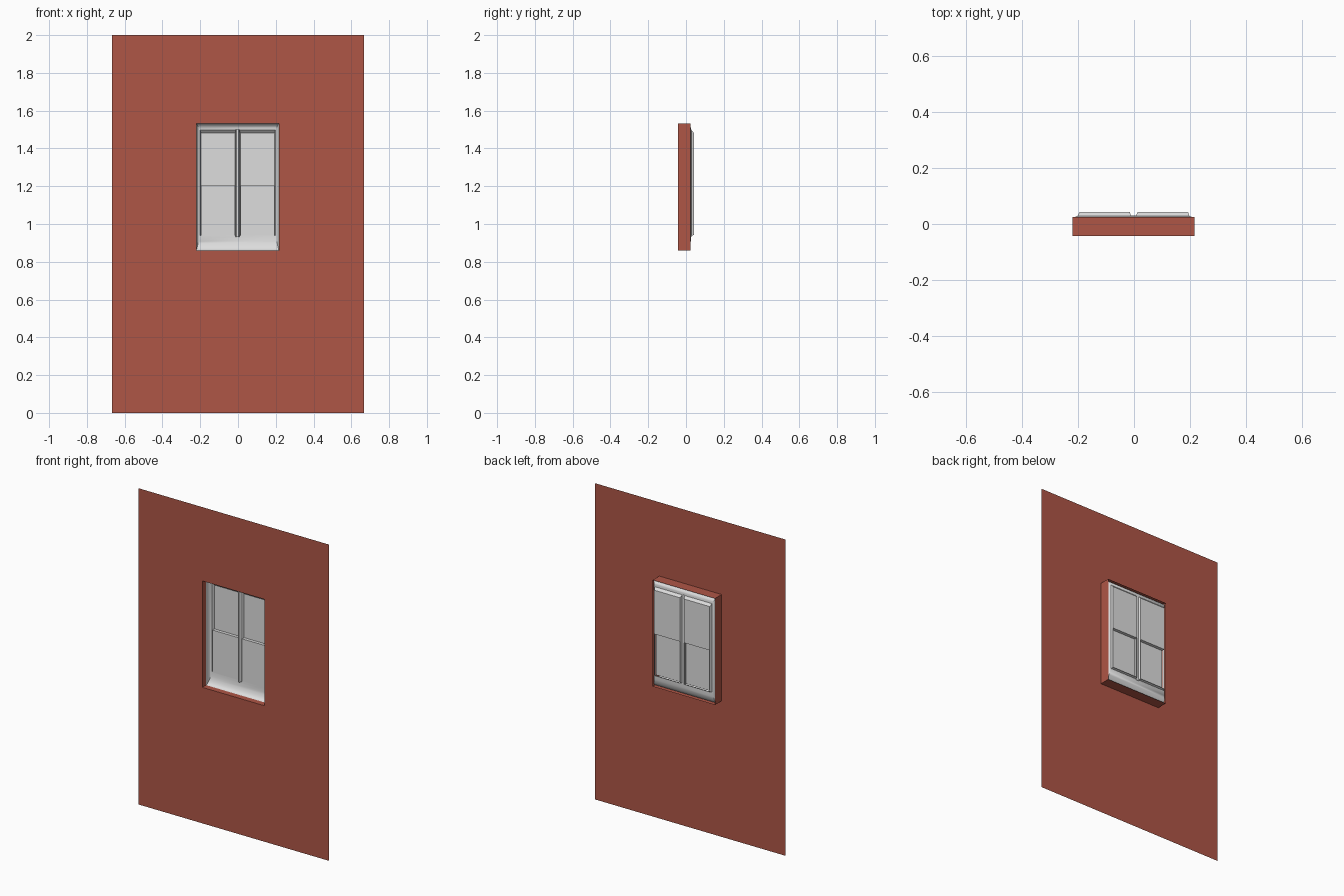
import bpy, math

if "Cube" in bpy.data.objects:
    bpy.data.objects.remove(bpy.data.objects["Cube"])

def material(name, rgb):
    m = bpy.data.materials.new(name)
    m.diffuse_color = (*rgb, 1)
    m.use_nodes = True
    m.node_tree.nodes["Principled BSDF"].inputs["Base Color"].default_value = m.diffuse_color
    return m

RED = material("brick_red", (0.43, 0.093, 0.061))
GREY = material("light_grey", (0.73, 0.73, 0.73))

CX = -0.002                 # window centre
FRONT, BACK = -0.042, 0.025  # wall face and back of the reveal

def make(name, verts, faces, mat, smooth=False):
    me = bpy.data.meshes.new(name)
    me.from_pydata(verts, [], faces)
    me.materials.append(mat)
    ob = bpy.data.objects.new(name, me)
    bpy.context.collection.objects.link(ob)
    if smooth:
        bpy.ops.object.select_all(action='DESELECT')
        ob.select_set(True)
        bpy.context.view_layer.objects.active = ob
        bpy.ops.object.shade_smooth_by_angle(angle=math.radians(35))
    return ob

def rings(name, rects, mat, smooth=False):
    """Skin nested rectangles given as (x0, x1, z0, z1, y)."""
    verts, faces = [], []
    for x0, x1, z0, z1, y in rects:
        verts += [(x0, y, z0), (x1, y, z0), (x1, y, z1), (x0, y, z1)]
    for r in range(len(rects) - 1):
        a = 4 * r
        for i in range(4):
            j = (i + 1) % 4
            faces.append((a + i, a + j, a + 4 + j, a + 4 + i))
    return make(name, verts, faces, mat, smooth)

def sheet(name, profile, x0, x1, mat):
    """Extrude an open (y, z) profile along x."""
    verts = [(x, y, z) for y, z in profile for x in (x0, x1)]
    faces = [(2 * i, 2 * i + 1, 2 * i + 3, 2 * i + 2) for i in range(len(profile) - 1)]
    return make(name, verts, faces, mat)

# Wall sheet with the window hole, and the red reveal behind it
L, R, B, T = CX - 0.218, CX + 0.218, 0.86, 1.533
rings("wall", [(-0.667, 0.667, 0, 2, FRONT), (L, R, B, T, FRONT)], RED)
rings("reveal", [(L, R, B, T, FRONT), (L, R, B, T, BACK)], RED)

# Cove-shaped frame, with a deep sill at the bottom
il, ir, ib, it = CX - 0.2, CX + 0.2, 0.938, 1.497
cove = []
for k in range(9):
    a = math.pi / 2 * k / 8
    f, g = 1 - math.cos(a), math.sin(a)
    cove.append((L + (il - L) * f, R + (ir - R) * f, B + (ib - B) * f,
                 T + (it - T) * f, -0.005 + 0.033 * g))
rings("window_frame", cove, GREY, smooth=True)

# Two sashes: bevelled stop around a pane that steps back at mid height
for side, x0, x1 in (("left", il, CX - 0.008), ("right", CX + 0.008, ir)):
    a, b = x0 + 0.007, x1 - 0.005
    rings(side + "_sash_stop", [(x0, x1, ib, it, 0.028), (a, b, 0.942, 1.482, 0.042)], GREY)
    sheet(side + "_pane", [(0.042, 1.482), (0.042, 1.205), (0.022, 1.205), (0.022, 0.938)],
          a, b, GREY)

# Centre mullion with a chamfered front
section = [(-0.011, 0.03), (-0.011, 0.017), (-0.005, 0.008),
           (0.005, 0.008), (0.011, 0.017), (0.011, 0.03)]
n = len(section)
verts = [(CX + x, y, z) for z in (0.932, 1.5) for x, y in section]
faces = [(i, (i + 1) % n, (i + 1) % n + n, i + n) for i in range(n)]
faces += [tuple(reversed(range(n))), tuple(range(n, 2 * n))]
make("mullion", verts, faces, GREY)
